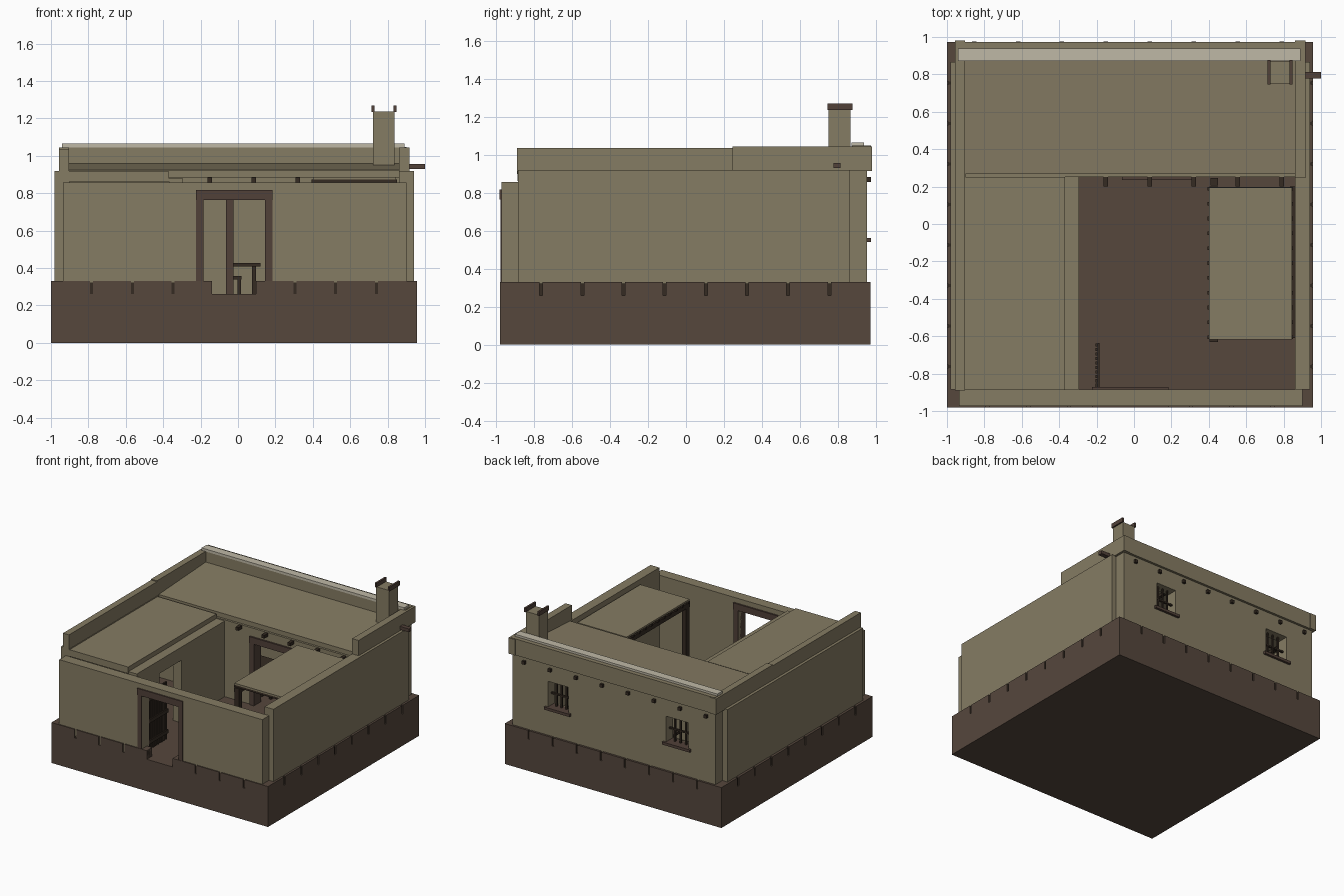
import bpy, bmesh


def material(name, rgb):
    m = bpy.data.materials.new(name)
    m.diffuse_color = (*rgb, 1)
    return m


ADOBE = material("adobe_tan", (0.235, 0.20, 0.125))
EARTH = material("earth_brown", (0.092, 0.063, 0.046))
WOOD = material("wood_brown", (0.082, 0.052, 0.040))
DARK = material("dark_wood", (0.035, 0.024, 0.016))
PALE = material("pale_coping", (0.52, 0.48, 0.38))


def boxes(name, mat, *spans):
    """One object made of boxes, each given as (x0, x1, y0, y1, z0, z1)."""
    bm = bmesh.new()
    for x0, x1, y0, y1, z0, z1 in spans:
        vs = bmesh.ops.create_cube(bm, size=1)["verts"]
        for v in vs:
            v.co = (x1 if v.co.x > 0 else x0,
                    y1 if v.co.y > 0 else y0,
                    z1 if v.co.z > 0 else z0)
    me = bpy.data.meshes.new(name)
    bm.to_mesh(me)
    bm.free()
    me.materials.append(mat)
    ob = bpy.data.objects.new(name, me)
    bpy.context.collection.objects.link(ob)
    return ob


def wall(name, axis, a, b, t0, t1, z0, z1, openings=()):
    """Straight wall along an axis; openings are (start, end, bottom, top)."""
    runs, pos = [], a
    for s, e, lo, hi in openings:
        runs.append((pos, s, z0, z1))
        if lo > z0:
            runs.append((s, e, z0, lo))
        runs.append((s, e, hi, z1))
        pos = e
    runs.append((pos, b, z0, z1))
    spans = [(p, q, t0, t1, lo, hi) if axis == "x" else (t0, t1, p, q, lo, hi)
             for p, q, lo, hi in runs]
    return boxes(name, ADOBE, *spans)


F = 0.26  # floor level
X0, X1, Y0, Y1 = -1.0, 0.957, -0.98, 0.972

# Foundation and its rim of blocks with narrow joints
boxes("foundation", EARTH, (X0, X1, Y0, Y1, 0, F))
rim, n, g, d = [], 9, 0.008, 0.07
px, py = (X1 - X0) / n, (Y1 - Y0) / n
for k in range(n):
    xa, xb = X0 + k * px + (g if k else 0), X0 + (k + 1) * px - (g if k < n - 1 else 0)
    ya, yb = Y0 + k * py + (g if k else 0), Y0 + (k + 1) * py - (g if k < n - 1 else 0)
    if k != 4:  # gap at the entrance
        rim.append((xa, xb, Y0, Y0 + d, F, 0.33))
    rim.append((xa, xb, Y1 - d, Y1, F, 0.33))
    rim.append((X0, X0 + d, ya, yb, F, 0.33))
    rim.append((X1 - d, X1, ya, yb, F, 0.33))
boxes("foundation_rim", EARTH, *rim)
i = 0.008
boxes("rim_joints", DARK,
      (X0 + i, X0 + 4 * px - g, Y0 + i, Y0 + 0.05, F, 0.322),
      (X0 + 5 * px + g, X1 - i, Y0 + i, Y0 + 0.05, F, 0.322),
      (X0 + i, X1 - i, Y1 - 0.05, Y1 - i, F, 0.322),
      (X0 + i, X0 + 0.05, Y0 + i, Y1 - i, F, 0.322),
      (X1 - 0.05, X1 - i, Y0 + i, Y1 - i, F, 0.322))

# Outer walls
wall("front_wall", "x", -0.935, 0.90, -0.972, -0.885, F, 0.858,
     [(-0.185, 0.145, F, 0.80)])
wall("left_wall", "y", -0.885, 0.865, -0.98, -0.90, F, 0.92)
wall("right_wall", "y", -0.885, 0.865, 0.86, 0.94, F, 0.92)
wall("back_wall", "x", -0.935, 0.90, 0.865, 0.955, F, 0.92,
     [(-0.69, -0.49, 0.56, 0.77), (0.395, 0.577, 0.56, 0.77)])

# Inner walls facing the courtyard
wall("back_room_wall", "x", -0.90, 0.86, 0.25, 0.33, F, 0.887,
     [(-0.03, 0.255, F, 0.80)])
wall("wing_wall", "y", -0.885, 0.25, -0.37, -0.295, F, 0.878,
     [(-0.59, -0.31, F, 0.77)])

# Parapets and pale coping
boxes("left_parapet", ADOBE, (-0.957, -0.904, -0.89, 0.245, 0.90, 1.037),
      (-0.957, -0.904, 0.245, 0.98, 0.915, 1.045))
boxes("right_parapet", ADOBE, (0.86, 0.918, 0.245, 0.98, 0.915, 1.045))
boxes("back_parapet", ADOBE, (-0.94, 0.90, 0.875, 0.974, 0.915, 1.048))
boxes("parapet_coping", PALE, (-0.94, 0.89, 0.872, 0.938, 1.045, 1.065))

# Roof slabs; the back one rises slightly to the rear
boxes("wing_roof", ADOBE, (-0.93, -0.37, -0.888, 0.25, 0.862, 0.916))
roof = boxes("back_room_roof", ADOBE, (-0.905, 0.862, 0.268, 0.88, 0.88, 0.925))
for v in roof.data.vertices:
    if v.co.z > 0.9 and v.co.y > 0.5:
        v.co.z = 0.958

# Roof beams showing on the courtyard side and at the back
boxes("roof_beams", DARK,
      *[(x - 0.012, x + 0.012, 0.2, 0.975, 0.858, 0.884)
        for x in [-0.15 + 0.235 * k for k in range(5)]],
      *[(x - 0.012, x + 0.012, 0.34, 0.975, 0.858, 0.884)
        for x in [-0.855, -0.62, -0.385]])


# Door frames
def door_frame(name, x0, x1, y0, y1, z0, over):
    w = 0.04
    boxes(name, WOOD, (x0 - w, x0, y0, y1, z0, 0.765), (x1, x1 + w, y0, y1, z0, 0.765),
          (x0 - w, x1 + over, y0 - 0.004, y1 + 0.004, 0.765, 0.818))


door_frame("front_door_frame", -0.185, 0.145, -0.978, -0.876, F, 0.04)
door_frame("back_room_door_frame", -0.025, 0.255, 0.24, 0.335, F, 0.055)

# Slatted gate leaf standing open
slats = [(-0.207, -0.195, -0.872 + 0.024 * k, -0.854 + 0.024 * k, 0.28, 0.75)
         for k in range(10)]
rails = [(-0.195, -0.185, -0.875, -0.635, z, z + 0.03) for z in (0.33, 0.5, 0.68)]
boxes("gate_leaf", DARK, *slats, *rails)

# Back windows: sill, bars and cross rail
for k, (a, b) in enumerate([(-0.69, -0.49), (0.395, 0.577)]):
    boxes(f"window_sill_{k}", WOOD, (a - 0.025, b + 0.025, 0.88, 0.974, 0.54, 0.562))
    bars = [(x - 0.006, x + 0.006, 0.904, 0.916, 0.56, 0.77)
            for x in [a + (b - a) * t / 4 for t in (1, 2, 3)]]
    boxes(f"window_bars_{k}", DARK, *bars, (a, b, 0.902, 0.918, 0.655, 0.667))

# Courtyard canopy
boxes("canopy_roof", ADOBE, (0.40, 0.845, -0.618, 0.195, 0.874, 0.888))
boxes("canopy_joists", DARK,
      *[(0.394, 0.85, y - 0.01, y + 0.01, 0.856, 0.874)
        for y in [-0.605 + 0.0793 * k for k in range(11)]])
boxes("canopy_beams", DARK, (0.405, 0.45, -0.63, 0.2, 0.82, 0.858),
      (0.835, 0.862, -0.61, 0.2, 0.825, 0.858))
boxes("canopy_posts", DARK, (0.408, 0.448, -0.625, -0.585, F, 0.822),
      (0.408, 0.448, 0.205, 0.245, F, 0.822))

# Chimney with two cap bars
boxes("chimney", ADOBE, (0.722, 0.837, 0.752, 0.868, 0.90, 1.238))
boxes("chimney_cap", WOOD, (0.714, 0.73, 0.746, 0.877, 1.235, 1.27),
      (0.832, 0.848, 0.746, 0.877, 1.235, 1.27))

# Rain spout
boxes("rain_spout", WOOD, (0.90, 1.0, 0.778, 0.814, 0.93, 0.957))

# Table and stool in the back room
boxes("table", DARK, (-0.30, 0.12, 0.50, 0.70, 0.407, 0.428),
      *[(x, x + 0.02, y, y + 0.02, F, 0.41) for x in (-0.275, 0.075) for y in (0.515, 0.665)])
boxes("stool", DARK, (-0.09, 0.02, 0.40, 0.48, 0.338, 0.358),
      *[(x, x + 0.018, y, y + 0.018, F, 0.34) for x in (-0.085, -0.002) for y in (0.405, 0.457)])
